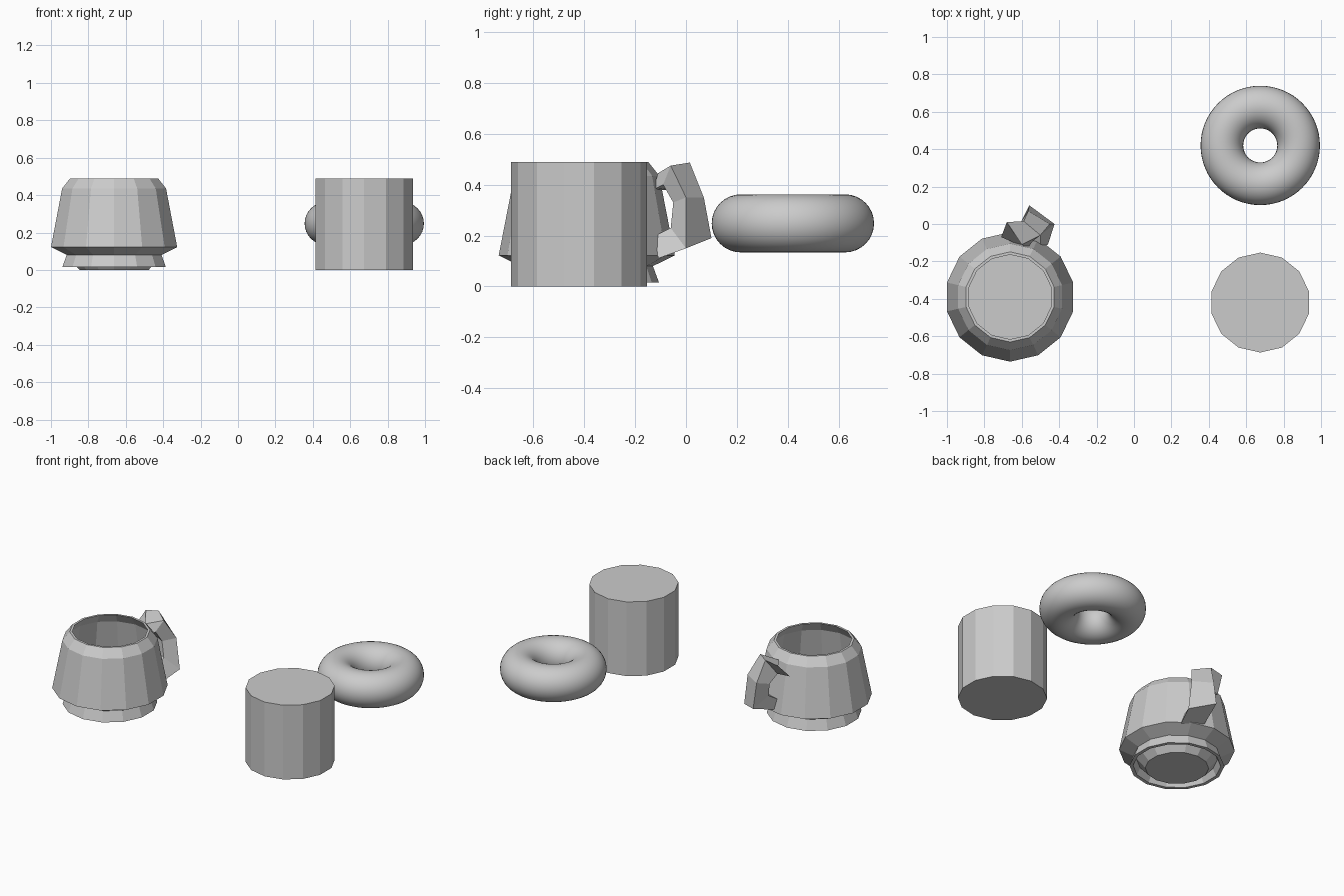
import bpy, bmesh, math

if "Cube" in bpy.data.objects:
    bpy.data.objects.remove(bpy.data.objects["Cube"])

SIDES = 14


def make_object(name, bm):
    bmesh.ops.recalc_face_normals(bm, faces=bm.faces)
    mesh = bpy.data.meshes.new(name)
    bm.to_mesh(mesh)
    bm.free()
    obj = bpy.data.objects.new(name, mesh)
    bpy.context.collection.objects.link(obj)
    return obj


def bridge(bm, rings):
    """Join successive rings with quads and cap both ends."""
    for a, b in zip(rings, rings[1:]):
        n = len(a)
        for i in range(n):
            j = (i + 1) % n
            bm.faces.new((a[i], a[j], b[j], b[i]))
    bm.faces.new(rings[0])
    bm.faces.new(rings[-1])


def lathe(name, profile, cx, cy):
    bm = bmesh.new()
    rings = []
    for r, z in profile:
        angles = [math.pi / 2 + 2 * math.pi * i / SIDES for i in range(SIDES)]
        rings.append([bm.verts.new((cx + r * math.cos(a), cy + r * math.sin(a), z))
                      for a in angles])
    bridge(bm, rings)
    return make_object(name, bm)


# Mug body: underside disc, recess, foot, waist, belly, shoulder, rim, inside, floor
lathe("mug_body", [
    (0.19, 0.0), (0.242, 0.06), (0.262, 0.015), (0.284, 0.015), (0.26, 0.08),
    (0.346, 0.122), (0.285, 0.435), (0.241, 0.49), (0.226, 0.49),
    (0.265, 0.43), (0.322, 0.13), (0.24, 0.085),
], -0.6625, -0.39)

# Mug handle: each section is outer left, outer right, inner right, inner left
sections = [
    [(-.68, .01, .47), (-.60, -.11, .445), (-.57, -.13, .38), (-.71, -.07, .38)],
    [(-.59, .015, .487), (-.50, -.06, .475), (-.54, -.09, .40), (-.64, -.04, .39)],
    [(-.565, .07, .35), (-.45, .0, .35), (-.52, -.05, .33), (-.61, .0, .33)],
    [(-.56, .10, .19), (-.425, .0, .15), (-.50, -.06, .23), (-.59, -.02, .24)],
    [(-.60, -.06, .135), (-.46, -.11, .11), (-.50, -.12, .20), (-.62, -.08, .20)],
]
bm = bmesh.new()
bridge(bm, [[bm.verts.new(p) for p in s] for s in sections])
make_object("mug_handle", bm)

# Plain cylinder
bpy.ops.mesh.primitive_cylinder_add(vertices=SIDES, radius=0.267, depth=0.49,
                                    location=(0.675, -0.42, 0.245))
bpy.context.object.name = "cylinder"

# Smooth ring
bpy.ops.mesh.primitive_torus_add(major_segments=64, minor_segments=32,
                                 major_radius=0.205, minor_radius=0.114,
                                 location=(0.675, 0.42, 0.248))
bpy.context.object.name = "ring"
bpy.ops.object.shade_smooth()
